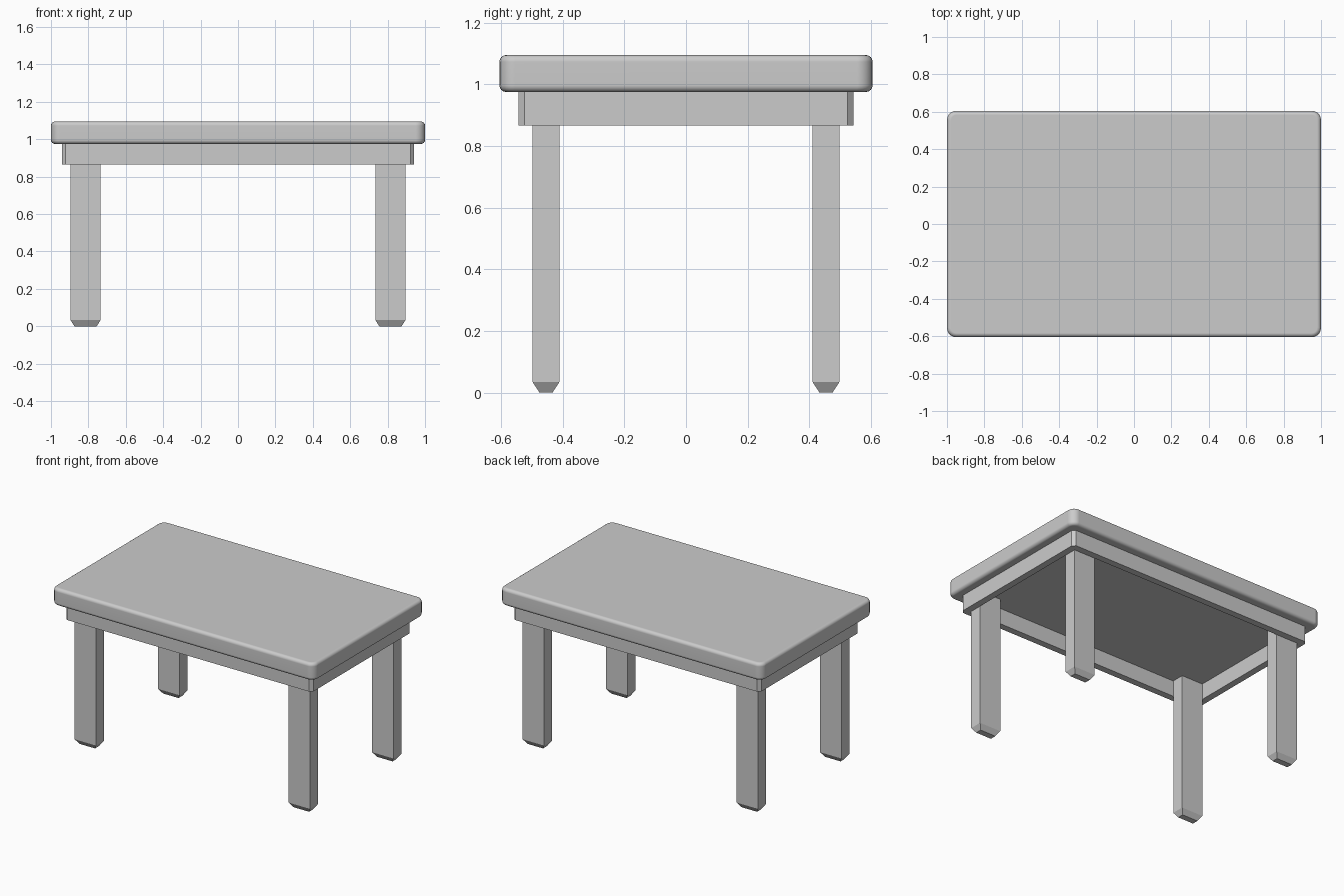
import bpy, bmesh

if "Cube" in bpy.data.objects:
    bpy.data.objects.remove(bpy.data.objects["Cube"])


def finish(name, bm, smooth=False):
    bmesh.ops.recalc_face_normals(bm, faces=bm.faces)
    me = bpy.data.meshes.new(name)
    bm.to_mesh(me)
    bm.free()
    ob = bpy.data.objects.new(name, me)
    bpy.context.collection.objects.link(ob)
    if smooth:
        for p in me.polygons:
            p.use_smooth = True
    return ob


def box(bm, x0, x1, y0, y1, z0, z1):
    vs = bmesh.ops.create_cube(bm, size=1)["verts"]
    for v in vs:
        v.co.x = x1 if v.co.x > 0 else x0
        v.co.y = y1 if v.co.y > 0 else y0
        v.co.z = z1 if v.co.z > 0 else z0
    return vs


def upright(e):
    a, b = e.verts
    return abs(a.co.z - b.co.z) > 0.05


# Table top: rounded plan corners, softened rims
bm = bmesh.new()
box(bm, -1, 1, -0.605, 0.605, 0.975, 1.095)
bmesh.ops.bevel(bm, geom=[e for e in bm.edges if upright(e)], offset=0.05,
                segments=5, profile=0.5, affect='EDGES')
rims = [e for e in bm.edges if not upright(e)]
bmesh.ops.bevel(bm, geom=rims, offset=0.022, segments=4, profile=0.5, affect='EDGES')
top = finish("table_top", bm, smooth=True)
top.modifiers.new("Weighted normals", 'WEIGHTED_NORMAL')

# Apron: open frame with chamfered outer corners
AX, AY, T, C = 0.942, 0.543, 0.046, 0.02
outer = [(AX - C, AY), (AX, AY - C)]
inner = [(AX - T, AY - T), (AX - T, AY - T)]


def ring(pts):
    (ax, ay), (bx, by) = pts
    return [(ax, ay), (bx, by), (bx, -by), (ax, -ay),
            (-ax, -ay), (-bx, -by), (-bx, by), (-ax, ay)]


bm = bmesh.new()
loops = [[bm.verts.new((x, y, z)) for x, y in ring(p)]
         for p, z in ((outer, 0.866), (outer, 0.98), (inner, 0.98), (inner, 0.866))]
for a, b in zip(loops, loops[1:] + loops[:1]):
    for i in range(8):
        j = (i + 1) % 8
        bm.faces.new((a[i], a[j], b[j], b[i]))
bmesh.ops.remove_doubles(bm, verts=bm.verts, dist=1e-5)
finish("apron", bm)

# Legs with tapered feet
for sx, side in ((-1, "left"), (1, "right")):
    for sy, end in ((-1, "front"), (1, "back")):
        bm = bmesh.new()
        cx, cy = sx * 0.815, sy * 0.454
        vs = box(bm, cx - 0.081, cx + 0.081, cy - 0.043, cy + 0.043, 0.034, 0.98)
        foot = [f for f in bm.faces if all(v.co.z < 0.1 for v in f.verts)]
        low = bmesh.ops.extrude_face_region(bm, geom=foot)["geom"]
        bmesh.ops.delete(bm, geom=foot, context='FACES_ONLY')
        for v in low:
            if isinstance(v, bmesh.types.BMVert):
                v.co.x += 0.022 if v.co.x < cx else -0.022
                v.co.y += 0.022 if v.co.y < cy else -0.022
                v.co.z = 0
        finish(f"{end}_{side}_leg", bm)
